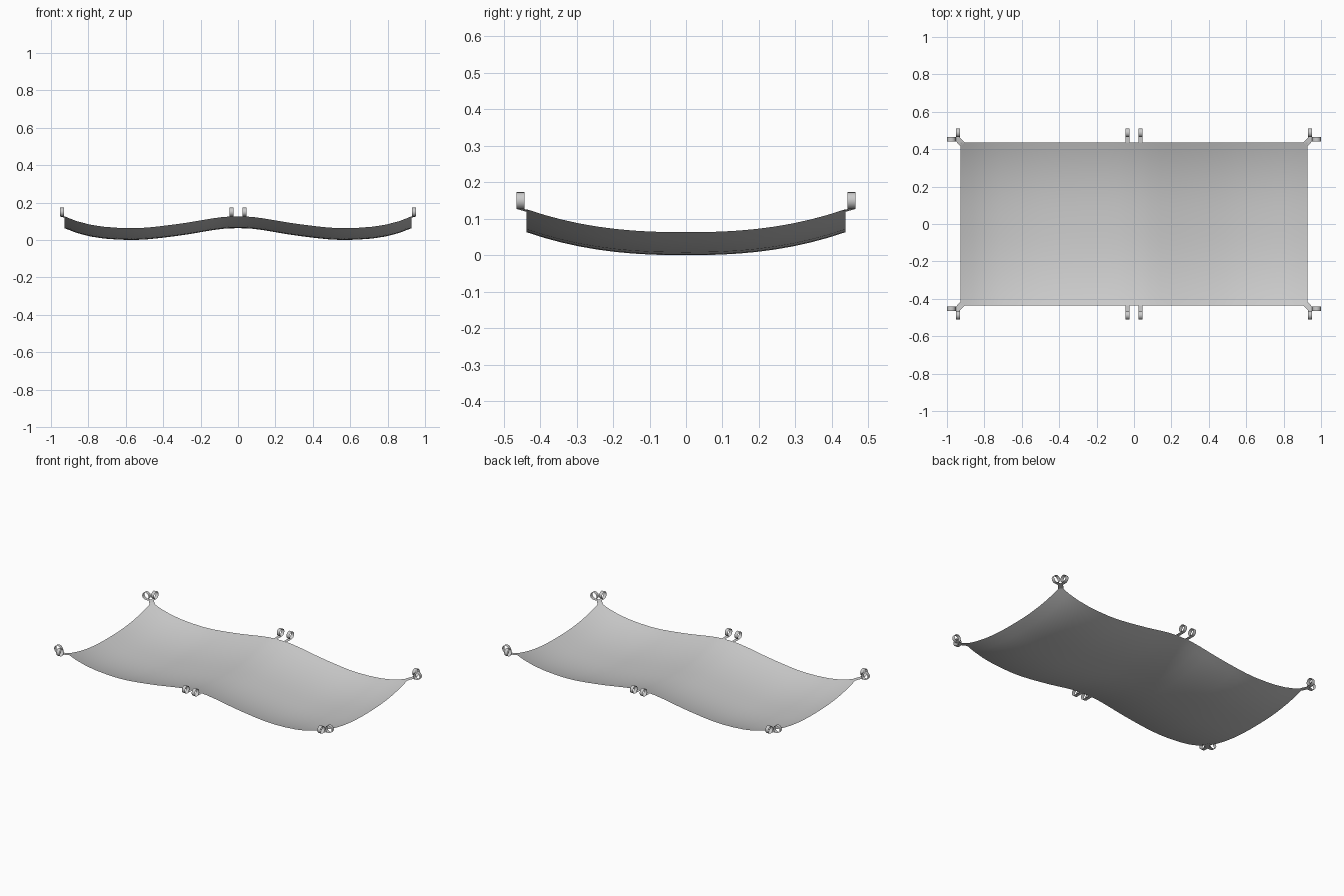
import bpy
import math
from mathutils import Vector

cube = bpy.data.objects.get("Cube")
if cube:
    bpy.data.objects.remove(cube, do_unlink=True)

cloth = bpy.data.materials.new("grey_cloth")
cloth.use_nodes = True
cloth.diffuse_color = (0.6, 0.6, 0.6, 1)
cloth.node_tree.nodes["Principled BSDF"].inputs["Base Color"].default_value = (0.6, 0.6, 0.6, 1)

HALF_Y = 0.437
RIM = 0.126          # height at which the loops leave the sheet
BAND = 0.011         # half width of a loop band
RING = 0.0235        # loop radius


def make(name, verts, faces):
    mesh = bpy.data.meshes.new(name)
    mesh.from_pydata([tuple(v) for v in verts], [], faces)
    mesh.materials.append(cloth)
    for p in mesh.polygons:
        p.use_smooth = True
    obj = bpy.data.objects.new(name, mesh)
    bpy.context.collection.objects.link(obj)
    return obj


def grid_faces(rows, cols):
    return [(r * cols + c, r * cols + c + 1, (r + 1) * cols + c + 1, (r + 1) * cols + c)
            for r in range(rows - 1) for c in range(cols - 1)]


# Sagging sheet: two hollows along x, one shallow bowl along y
half = [(0, .063), (.04, .0625), (.08, .060), (.14, .052), (.21, .040), (.27, .030),
        (.34, .020), (.42, .010), (.49, .003), (.56, 0), (.64, .002), (.72, .008),
        (.79, .019), (.86, .037), (.928, .063)]
profile = [(-x, z) for x, z in reversed(half[1:])] + half
ys = [HALF_Y * i / 9 for i in range(-9, 10)]
sheet = [(x, y, z + 0.063 * abs(y / HALF_Y) ** 2.4) for y in ys for x, z in profile]
make("sheet", sheet, grid_faces(len(ys), len(profile)))


# Strap that runs outwards and curls up into a thin round loop
def loop(name, start, out, lead):
    start, out = Vector(start), Vector(out)
    side = Vector((-out.y, out.x, 0)) * BAND
    path = [(0, 0)]
    for i in range(17):
        a = math.tau * i / 16
        path.append((lead + RING * math.sin(a), RING - RING * math.cos(a)))
    verts = []
    for u, z in path:
        p = start + out * u + Vector((0, 0, z))
        verts += [p + side, p - side]
    make(name, verts, grid_faces(len(path), 2))


for sy, depth in ((-1, "front"), (1, "back")):
    for sx, side in ((-1, "right"), (1, "left")):
        tag = depth + "_" + side
        # Middle loops
        loop("middle_loop_" + tag, (sx * .035, sy * HALF_Y, RIM), (0, sy, 0), .051)
        # Corner gusset and its two loops
        outline = [(.905, .437, .119), (.93, .462, RIM), (.952, .462, RIM),
                   (.952, .442, RIM), (.928, .415, .119)]
        make("corner_gusset_" + tag, [(sx * x, sy * y, z) for x, y, z in outline],
             [(0, 1, 2, 3, 4) if sx * sy < 0 else (4, 3, 2, 1, 0)])
        loop("corner_loop_y_" + tag, (sx * .941, sy * .46, RIM), (0, sy, 0), .028)
        loop("corner_loop_x_" + tag, (sx * .95, sy * .453, RIM), (sx, 0, 0), .0265)
